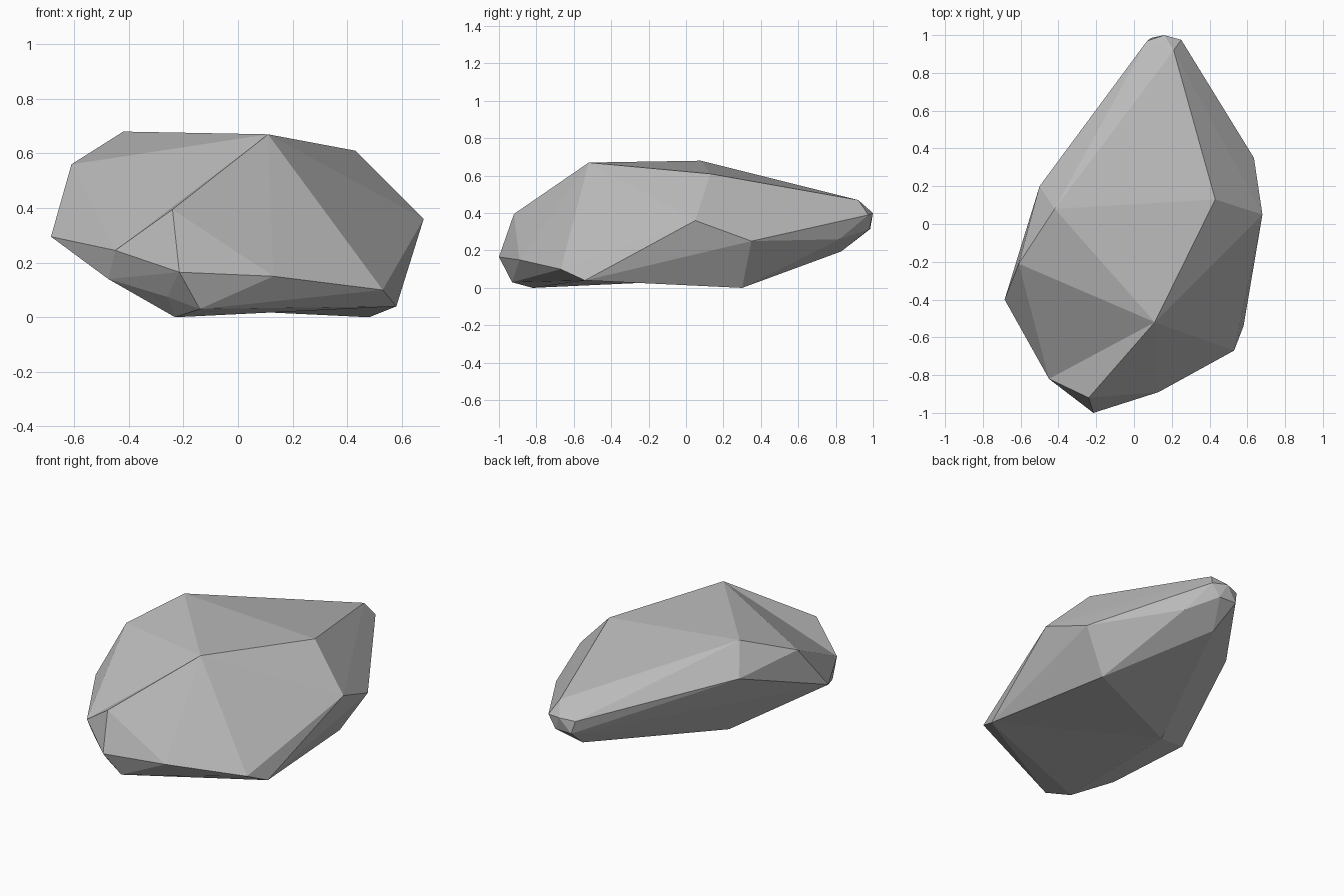
import bpy
import bmesh

cube = bpy.data.objects.get("Cube")
if cube:
    bpy.data.objects.remove(cube, do_unlink=True)

# Corner points of the boulder, named by where they sit
corners = {
    # crown
    "crown_front": (0.11, -0.52, 0.67),
    "crown_right": (-0.42, 0.08, 0.68),
    "crown_left": (0.43, 0.13, 0.61),
    # right flank
    "right_shoulder": (-0.61, -0.21, 0.56),
    "right_back": (-0.5, 0.2, 0.51),
    "right_point": (-0.685, -0.4, 0.295),
    "right_cheek": (-0.45, -0.82, 0.245),
    "right_foot": (-0.475, -0.74, 0.14),
    # front
    "brow": (-0.24, -0.92, 0.395),
    "nose": (-0.215, -1, 0.165),
    "chin": (0.13, -0.89, 0.15),
    "lip": (-0.26, -0.89, 0.075),
    # left flank
    "left_front": (0.53, -0.67, 0.1),
    "left_foot": (0.58, -0.54, 0.04),
    "left_point": (0.68, 0.05, 0.36),
    "left_back": (0.635, 0.35, 0.25),
    # underside
    "base_front": (-0.23, -0.82, 0),
    "base_edge": (-0.14, -0.93, 0.03),
    "base_back": (0.48, 0.3, 0),
    "base_right": (-0.25, -0.06, 0.035),
    # tapered back end
    "tail_top": (0.21, 0.92, 0.47),
    "tail_end": (0.16, 1, 0.4),
    "tail_left": (0.25, 0.975, 0.39),
    "tail_right": (0.07, 0.97, 0.39),
    "tail_low_left": (0.2, 0.98, 0.315),
    "tail_low_right": (0.09, 0.985, 0.315),
    "tail_base": (0.12, 0.83, 0.195),
    "tail_side": (0.32, 0.82, 0.26),
}

# Faceted skin around the corners
bm = bmesh.new()
verts = {name: bm.verts.new(co) for name, co in corners.items()}
hull = bmesh.ops.convex_hull(bm, input=list(bm.verts))
spare = [g for g in hull["geom_interior"] if isinstance(g, bmesh.types.BMVert)]
bmesh.ops.delete(bm, geom=spare, context="VERTS")
bmesh.ops.triangulate(bm, faces=list(bm.faces))


def fold_inward(a, b):
    """Turn the ridge between two corners into a shallow hollow."""
    if verts[a].is_valid and verts[b].is_valid:
        edge = bm.edges.get((verts[a], verts[b]))
        if edge:
            bmesh.utils.edge_rotate(edge, True)


fold_inward("right_shoulder", "brow")
fold_inward("base_front", "base_back")
bmesh.ops.recalc_face_normals(bm, faces=list(bm.faces))

mesh = bpy.data.meshes.new("boulder")
bm.to_mesh(mesh)
bm.free()

# Stone colour
stone = bpy.data.materials.new("grey_stone")
stone.use_nodes = True
colour = (0.5, 0.5, 0.5, 1)
stone.diffuse_color = colour
shader = next(n for n in stone.node_tree.nodes if n.type == "BSDF_PRINCIPLED")
shader.inputs["Base Color"].default_value = colour
shader.inputs["Roughness"].default_value = 0.9
mesh.materials.append(stone)

boulder = bpy.data.objects.new("boulder", mesh)
bpy.context.collection.objects.link(boulder)
